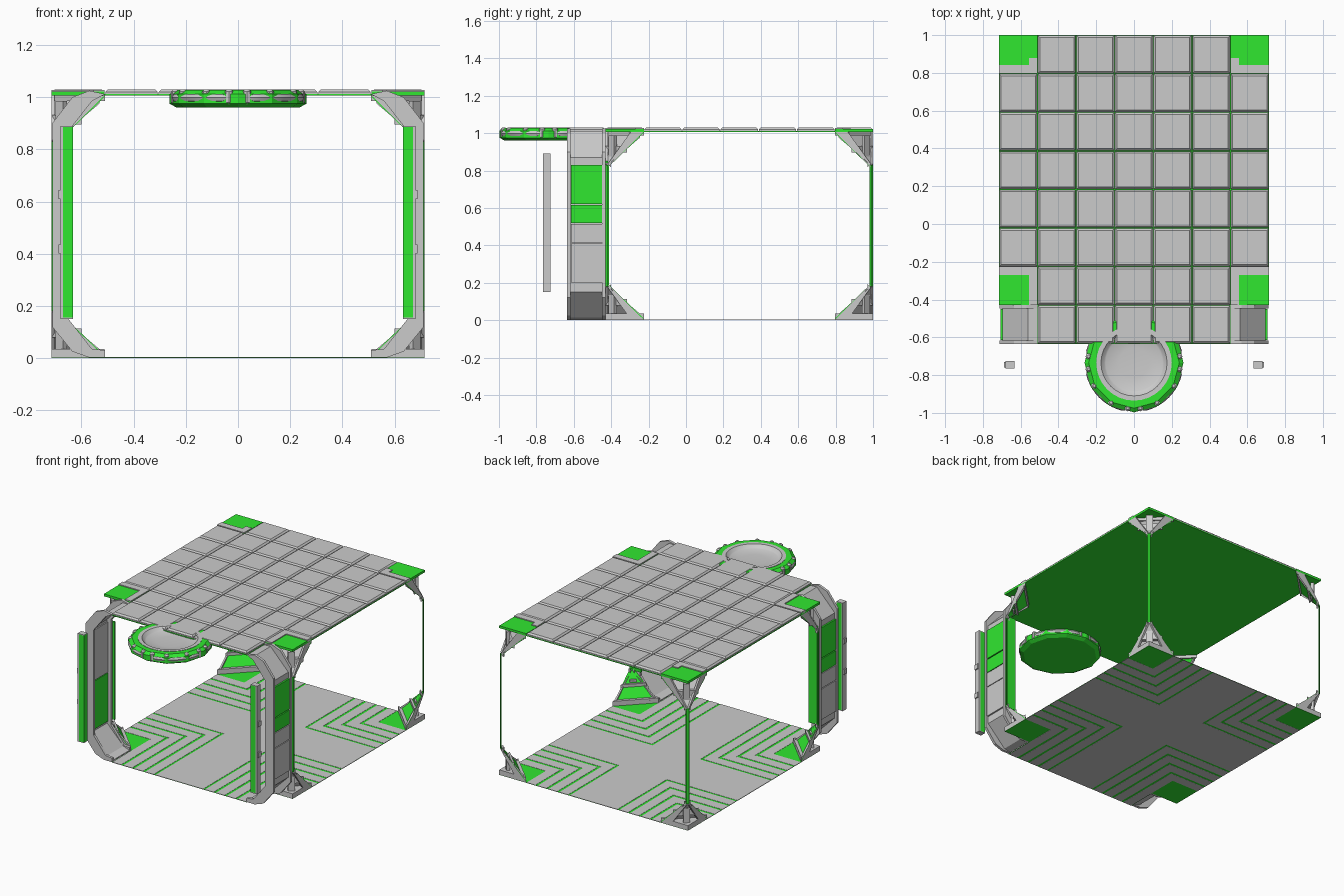
import bpy, bmesh
from math import sin, cos, pi, radians
from mathutils import Vector

if "Cube" in bpy.data.objects:
    bpy.data.objects.remove(bpy.data.objects["Cube"])

GREEN = bpy.data.materials.new("green")
GREEN.diffuse_color = (0.03, 0.8, 0.03, 1)
GREEN.use_nodes = True
GREEN.node_tree.nodes["Principled BSDF"].inputs["Base Color"].default_value = GREEN.diffuse_color


def add_loft(bm, rings):
    """Skin a list of equal-length rings and cap both ends."""
    rows = [[bm.verts.new(p) for p in r] for r in rings]
    n = len(rows[0])
    for a, b in zip(rows, rows[1:]):
        for i in range(n):
            bm.faces.new((a[i], a[(i + 1) % n], b[(i + 1) % n], b[i]))
    bm.faces.new(rows[0][::-1])
    bm.faces.new(rows[-1])


def build(name, lofts, mat=None, smooth=False):
    bm = bmesh.new()
    for rings in lofts:
        add_loft(bm, rings)
    bmesh.ops.recalc_face_normals(bm, faces=bm.faces)
    me = bpy.data.meshes.new(name)
    bm.to_mesh(me)
    bm.free()
    ob = bpy.data.objects.new(name, me)
    bpy.context.collection.objects.link(ob)
    if mat:
        me.materials.append(mat)
    if smooth:
        bpy.context.view_layer.objects.active = ob
        ob.select_set(True)
        bpy.ops.object.shade_smooth_by_angle(angle=radians(35))
        ob.select_set(False)
    return ob


def prism(poly, z0, z1):
    return [[(x, y, z0) for x, y in poly], [(x, y, z1) for x, y in poly]]


def box(x0, x1, y0, y1, z0, z1, bev=0):
    """Box whose upper edge may be chamfered by bev."""
    def rect(d, z):
        return [(x0 + d, y0 + d, z), (x1 - d, y0 + d, z), (x1 - d, y1 - d, z), (x0 + d, y1 - d, z)]
    if bev:
        return [rect(0, z0), rect(0, z1 - bev), rect(bev, z1)]
    return [rect(0, z0), rect(0, z1)]


def span(a, b):
    return (min(a, b), max(a, b))


W, IN, FRONT, EDGE, BACK = 0.715, 0.511, -0.635, -0.43, 1.0
C = 2 * W / 7
FOOT = [(-W, EDGE), (-IN, EDGE), (-IN, FRONT), (IN, FRONT), (IN, EDGE), (W, EDGE), (W, BACK), (-W, BACK)]
CORNERS = [(sx, sy) for sx in (-1, 1) for sy in (-1, 1)]

# Ceiling sheet and roof tiles
build("ceiling", [prism(FOOT, 1.006, 1.012)], GREEN)
tiles = []
for i in range(7):
    for j in range(-1, 7):
        if i in (0, 6) and j in (-1, 0, 6):
            continue
        x, y = -W + i * C, EDGE + j * C
        tiles.append(box(x + .002, x + C - .002, y + .002, y + C - .002, 1.012, 1.03, .01))
build("roof_tiles", tiles)

# Corner roof plates with grey L trims
plates, trims = [], []
for sx, sy in CORNERS:
    cy = BACK if sy > 0 else EDGE
    t = .045
    plates.append(box(*span(sx * IN, sx * W), *span(cy - sy * C, cy), 1.012, 1.022))
    trims.append(box(*span(sx * IN, sx * W), *span(cy - sy * C, cy - sy * (C - t)), 1.012, 1.028))
    arm = C if sy < 0 else .12
    trims.append(box(*span(sx * IN, sx * (IN + t)), *span(cy - sy * (C - t), cy - sy * arm), 1.012, 1.028))
    if sy < 0:
        trims.append(box(*span(sx * IN, sx * (IN + t)), cy, cy + C - t, 1.012, 1.028))
build("corner_roof_plates", plates, GREEN)
build("corner_roof_trims", trims)

# Floor: green sheet, grey cross panel, nested chevron strips at each corner
build("floor_sheet", [prism(FOOT, .0005, .002)], GREEN)
S = .535
ym, yM = EDGE + S, BACK - S
strips = [box(-W + S, W - S, FRONT, BACK, 0, .0035),
          box(-W, -W + S, ym, yM, 0, .0035), box(W - S, W, ym, yM, 0, .0035)]
for sx, sy in CORNERS:
    cy = BACK if sy > 0 else EDGE
    end = BACK if sy > 0 else FRONT
    for k in range(4):
        s = S - .014 - k * .0825
        w = .066
        strips.append(box(*span(sx * (W - s), sx * (W - s + w)), *span(end, cy - sy * s), 0, .0035))
        strips.append(box(*span(sx * (W - s + w), sx * W), *span(cy - sy * s, cy - sy * (s - w)), 0, .0035))
build("floor_panels", strips)

# Corner brackets: green inner gusset, grey outer shell, beams and slim posts
inner, shell, beams, posts = [], [], [], []
for sx, sy in CORNERS:
    cy = BACK if sy > 0 else EDGE

    def P(u, v, z):
        # u, v measured inward from the room corner
        return (sx * (W - u), cy - sy * v, z)

    for top in (True, False):
        def Z(h):
            return 1.006 - h if top else .004 + h
        tip, n, L = .017, .185, C

        def tri(o, h):
            return [P(L - o, 0, Z(h)), P(0, L - o, Z(h)), P(0, tip - o * .3, Z(n)), P(tip - o * .3, 0, Z(n))]
        inner.append([tri(0, .004), tri(.006, .004)])
        shell.append([tri(.0065, .004), tri(.022, .004)])
        # chord beam along the wide edge, stepped rib and short stub behind the gusset
        beams.append([[P(L, 0, Z(h)), P(0, L, Z(h)), P(0, L - .05, Z(h)), P(L - .05, 0, Z(h))] for h in (0, .02)])
        beams.append([[P(.115, 0, Z(h)), P(0, .115, Z(h)), P(0, .08, Z(h)), P(.08, 0, Z(h))] for h in (.075, .11)])
        beams.append([[P(.06, .03, Z(h)), P(.03, .06, Z(h)), P(.015, .045, Z(h)), P(.045, .015, Z(h))] for h in (.02, .13)])
        for a in (0, 1):  # side flanges
            f = [(L - .02, 0), (L - .02, .03), (.03, .16), (.03, .19), (.012, .17), (L - .07, 0)]
            rings = []
            for d in (0, .012):
                rings.append([P(*((q, d) if a else (d, q)), Z(h)) for q, h in f])
            beams.append(rings)
    posts.append([[P(.018, 0, z), P(0, .018, z), P(0, .010, z), P(.010, 0, z)] for z in (.18, .83)])
build("bracket_inner_faces", inner, GREEN)
build("bracket_outer_shells", shell)
build("bracket_beams", beams)
build("corner_posts", posts, GREEN)
build("corner_feet", [prism([(sx * W, EDGE if sy < 0 else BACK),
                             (sx * IN, EDGE if sy < 0 else BACK),
                             (sx * W, EDGE + C if sy < 0 else BACK - C)], .002, .035)
                      for sx, sy in CORNERS])

# Front door columns: bent frame ribs, recessed skin and side panels
RIB = [(.51, 1.012), (.57, 1.025), (.635, 1.0), (.712, .90), (.712, .12), (.635, .025), (.57, .002), (.51, .003),
       (.51, .03), (.56, .035), (.65, .15), (.65, .87), (.56, .985)]
SKIN = [(.51, 1.008), (.56, 1.01), (.695, .87), (.695, .15), (.56, .015), (.51, .004),
        (.51, .012), (.555, .03), (.678, .155), (.678, .865), (.555, .995)]
ribs, skins, greens, greys, bars, bar_faces = [], [], [], [], [], []
for s in (-1, 1):
    def extrude(prof, y0, y1):
        return [[(s * x, y, z) for x, z in prof] for y in (y0, y1)]
    ribs += [extrude(RIB, FRONT, FRONT + .018), extrude(RIB, EDGE - .018, EDGE)]
    skins.append(extrude(SKIN, FRONT + .018, EDGE - .018))
    y0, y1 = FRONT + .02, EDGE - .02
    for z0, z1, col in ((.2, .41, greys), (.415, .515, greys), (.52, .615, greens), (.622, .83, greens)):
        col.append(box(*span(s * .695, s * .706), y0, y1, z0, z1))
    # inner lining: green below, grey above
    greens.append(box(*span(s * .67, s * .678), y0, y1, .17, .5))
    greys.append(box(*span(s * .67, s * .678), y0, y1, .505, .85))
    greens.append(box(*span(s * .635, s * .70), EDGE, EDGE + .012, .18, .85))
    # free-standing bar in front of the column
    bars.append(box(*span(s * .632, s * .67), -.765, -.725, .155, .885))
    bar_faces.append(box(*span(s * .67, s * .68), -.765, -.725, .15, .89))
    for z in (.15, .885):
        bar_faces.append(box(*span(s * .632, s * .67), -.765, -.725, z, z + .005))
    for z in (.40, .61):
        bar_faces.append(box(*span(s * .68, s * .688), -.76, -.73, z, z + .035))
build("column_ribs", ribs)
build("column_skins", skins)
build("column_green_panels", greens, GREEN)
build("column_grey_panels", greys)
build("door_bars", bars, GREEN)
build("door_bar_faces", bar_faces)

# Round hatch: faceted green rim, grey dish and four rounded tubes
CY = -.735


def circle(r, z, n):
    return [(r * cos(2 * pi * i / n), CY + r * sin(2 * pi * i / n), z) for i in range(n)]


rim = [(.235, .96), (.262, .975), (.262, 1.012), (.24, 1.028), (.195, 1.028), (.185, 1.0)]
build("hatch_rim", [[circle(r, z, 12) for r, z in rim]], GREEN)
dish = [(.2, .99), (.2, 1.03), (.175, 1.03), (.158, 1.012), (.15, 1.008), (.08, 1.002)]
build("hatch_dish", [[circle(r, z, 32) for r, z in dish]], smooth=True)


def arc_tube(a0, a1, R, z, r):
    rings, n = [], 12
    for k in range(n + 1):
        a = a0 + (a1 - a0) * k / n
        rr = r * (.5 if k in (0, n) else 1)
        c = Vector((R * cos(a), CY + R * sin(a), z))
        d = Vector((cos(a), sin(a), 0))
        rings.append([c + d * rr * cos(t * pi / 4) + Vector((0, 0, rr * sin(t * pi / 4))) for t in range(8)])
    return rings


tubes, studs = [], []
for q in range(4):
    tubes.append(arc_tube(radians(8 + 90 * q), radians(82 + 90 * q), .243, .998, .018))
    for a in (8, 30, 60, 82):
        t = radians(a + 90 * q)
        c = Vector((.243 * cos(t), CY + .243 * sin(t), 0))
        studs.append([[c + Vector((r * cos(i * pi / 4), r * sin(i * pi / 4), z)) for i in range(8)]
                      for r, z in ((.008, .972), (.016, .98), (.016, 1.022), (.008, 1.03))])
build("hatch_tubes", tubes, smooth=True)
build("hatch_studs", studs, smooth=True)
